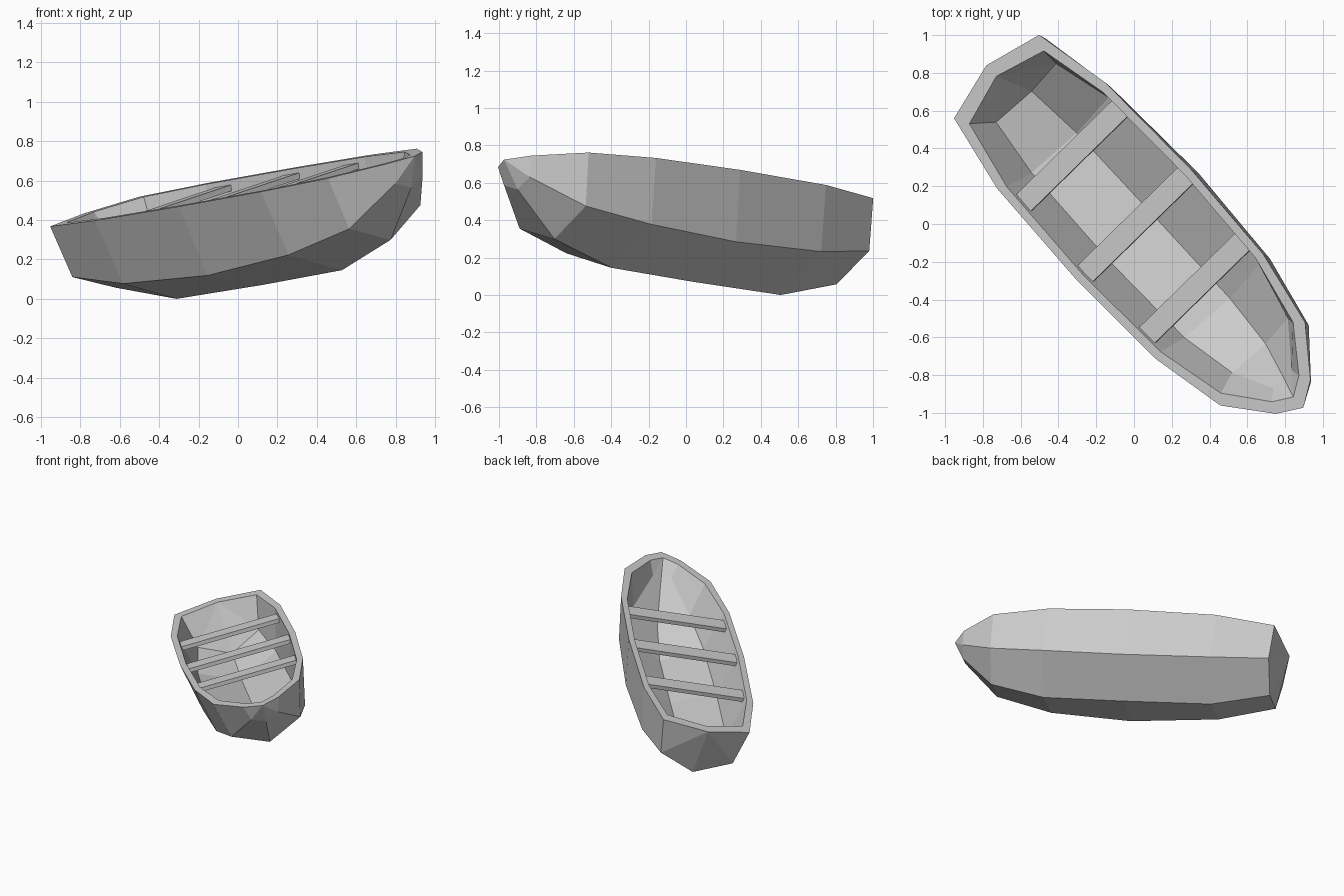
import bpy, bmesh
from mathutils import Matrix, Vector

if "Cube" in bpy.data.objects:
    bpy.data.objects.remove(bpy.data.objects["Cube"])

# Tilted boat frame: across, along (towards bow), up
along = Vector((0.675, -0.729, 0.117)).normalized()
across = -Vector((0.697, 0.677, 0.232))
across = (across - along * across.dot(along)).normalized()
up = across.cross(along)
frame = Matrix((across, along, up)).transposed().to_4x4()
frame.translation = (0, -0.005, 0.569)


def finish(bm, name):
    bmesh.ops.recalc_face_normals(bm, faces=bm.faces)
    me = bpy.data.meshes.new(name)
    bm.to_mesh(me)
    bm.free()
    me.transform(frame)
    ob = bpy.data.objects.new(name, me)
    bpy.context.collection.objects.link(ob)
    return ob


def shell(bm, stations, stern_tip, bow_tip):
    """Skin five-point V sections, fan both ends, return the rim loop."""
    rows = []
    for t, ct, w, cw, cd, kd in stations:
        pts = [(-w, t, 0), (-cw, ct, -cd), (0, ct, -kd), (cw, ct, -cd), (w, t, 0)]
        rows.append([bm.verts.new(p) for p in pts])
    for a, b in zip(rows, rows[1:]):
        for i in range(4):
            bm.faces.new((a[i], a[i + 1], b[i + 1], b[i]))
    tips = []
    for row, t in ((rows[0], stern_tip), (rows[-1], bow_tip)):
        tip = bm.verts.new((0, t, 0))
        for i in range(4):
            bm.faces.new((tip, row[i], row[i + 1]))
        tips.append(tip)
    return [tips[0]] + [r[0] for r in rows] + [tips[1]] + [r[4] for r in reversed(rows)]


# Hull: outer skin, inner skin, flat rim between them
# station: rim position, chine position, rim half width, chine half width, chine depth, keel depth
outer = [(-1.078, -1.07, .324, .27, .28, .40), (-.65, -.65, .412, .334, .35, .51),
         (0, 0, .433, .358, .38, .515), (.594, .594, .408, .334, .35, .51),
         (1.01, 1.0, .323, .26, .28, .40), (1.249, 1.245, .132, .10, .11, .155)]
inner = [(-1.0, -.935, .283, .228, .24, .356), (-.62, -.62, .367, .293, .32, .465),
         (0, 0, .388, .315, .345, .47), (.58, .58, .363, .292, .32, .465),
         (.965, .90, .275, .212, .24, .36), (1.188, 1.13, .103, .07, .09, .13)]
bm = bmesh.new()
o = shell(bm, outer, -1.159, 1.328)
n = shell(bm, inner, -1.08, 1.25)
for i in range(len(o)):
    j = (i + 1) % len(o)
    bm.faces.new((o[i], o[j], n[j], n[i]))
finish(bm, "hull")

# Seats: three planks just below the rim
for k, t in enumerate((-.50, 0, .465)):
    bm = bmesh.new()
    bmesh.ops.create_cube(bm, size=1)
    half = .385 if k == 1 else .372
    bmesh.ops.scale(bm, vec=(2 * half, .118, .03), verts=bm.verts)
    bmesh.ops.translate(bm, vec=(0, t, -.04), verts=bm.verts)
    finish(bm, f"seat_{k + 1}")
